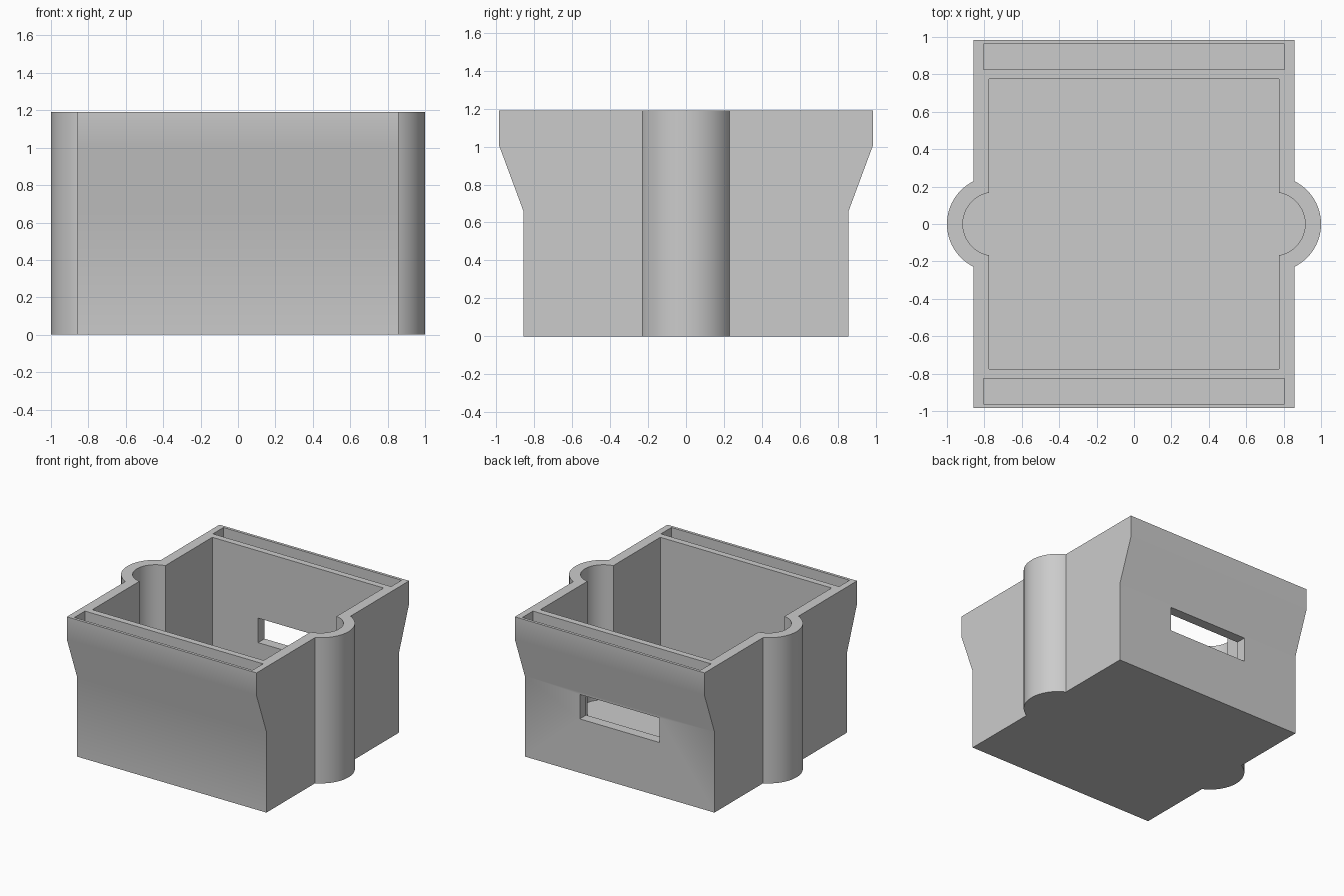
import bpy, bmesh, math

if "Cube" in bpy.data.objects:
    bpy.data.objects.remove(bpy.data.objects["Cube"], do_unlink=True)

HEIGHT = 1.19
FLOOR = 0.086
HALF_X = 0.857
BUMP_X = 0.745     # centre of the round side channels

grey = bpy.data.materials.new("light grey")
grey.use_nodes = True
grey.diffuse_color = (0.6, 0.6, 0.6, 1)
grey.node_tree.nodes["Principled BSDF"].inputs["Base Color"].default_value = (0.6, 0.6, 0.6, 1)


def new_object(name, bm):
    bmesh.ops.recalc_face_normals(bm, faces=bm.faces)
    mesh = bpy.data.meshes.new(name)
    bm.to_mesh(mesh)
    bm.free()
    mesh.materials.append(grey)
    obj = bpy.data.objects.new(name, mesh)
    bpy.context.collection.objects.link(obj)
    return obj


def box(name, x0, x1, y0, y1, z0, z1):
    bm = bmesh.new()
    bmesh.ops.create_cube(bm, size=1)
    for v in bm.verts:
        v.co = ((x0 + x1) / 2 + v.co.x * (x1 - x0),
                (y0 + y1) / 2 + v.co.y * (y1 - y0),
                (z0 + z1) / 2 + v.co.z * (z1 - z0))
    return new_object(name, bm)


def cylinder(name, x, radius, z0, z1):
    bm = bmesh.new()
    bmesh.ops.create_cone(bm, cap_ends=True, segments=96, radius1=radius,
                          radius2=radius, depth=z1 - z0)
    bmesh.ops.translate(bm, verts=bm.verts, vec=(x, 0, (z0 + z1) / 2))
    return new_object(name, bm)


def combine(target, tool, operation):
    mod = target.modifiers.new(operation.lower(), "BOOLEAN")
    mod.operation = operation
    mod.solver = "EXACT"
    mod.object = tool
    bpy.context.view_layer.objects.active = target
    bpy.ops.object.modifier_apply(modifier=mod.name)
    bpy.data.objects.remove(tool, do_unlink=True)


# Body: flared side profile, extruded across x
half = [(0.857, 0), (0.857, 0.66), (0.985, 1.005), (0.985, HEIGHT)]
profile = half + [(-y, z) for y, z in reversed(half)]
bm = bmesh.new()
face = bm.faces.new([bm.verts.new((-HALF_X, y, z)) for y, z in profile])
ext = bmesh.ops.extrude_face_region(bm, geom=[face])
bmesh.ops.translate(bm, vec=(2 * HALF_X, 0, 0),
                    verts=[g for g in ext["geom"] if isinstance(g, bmesh.types.BMVert)])
body = new_object("open_box_body", bm)

# Rounded bulges on both sides
for s in (-1, 1):
    combine(body, cylinder("side_bulge", s * BUMP_X, 0.255, 0, HEIGHT), "UNION")

# Main cavity with round channels
cavity = box("cavity", -0.774, 0.774, -0.774, 0.774, FLOOR, 1.4)
for s in (-1, 1):
    combine(cavity, cylinder("channel", s * BUMP_X, 0.17, FLOOR, 1.4), "UNION")
combine(body, cavity, "DIFFERENCE")

# Long slots in the front and back rims
for s in (-1, 1):
    y0, y1 = sorted((s * 0.826, s * 0.962))
    combine(body, box("rim_slot", -0.805, 0.805, y0, y1, 1.02, 1.4), "DIFFERENCE")

# Rectangular window through the back wall
combine(body, box("window", -0.36, 0.36, 0.6, 1.2, 0.44, 0.64), "DIFFERENCE")

# Smooth shading with sharp corners
bpy.ops.object.select_all(action="DESELECT")
body.select_set(True)
bpy.context.view_layer.objects.active = body
bpy.ops.object.shade_smooth_by_angle(angle=math.radians(30))
